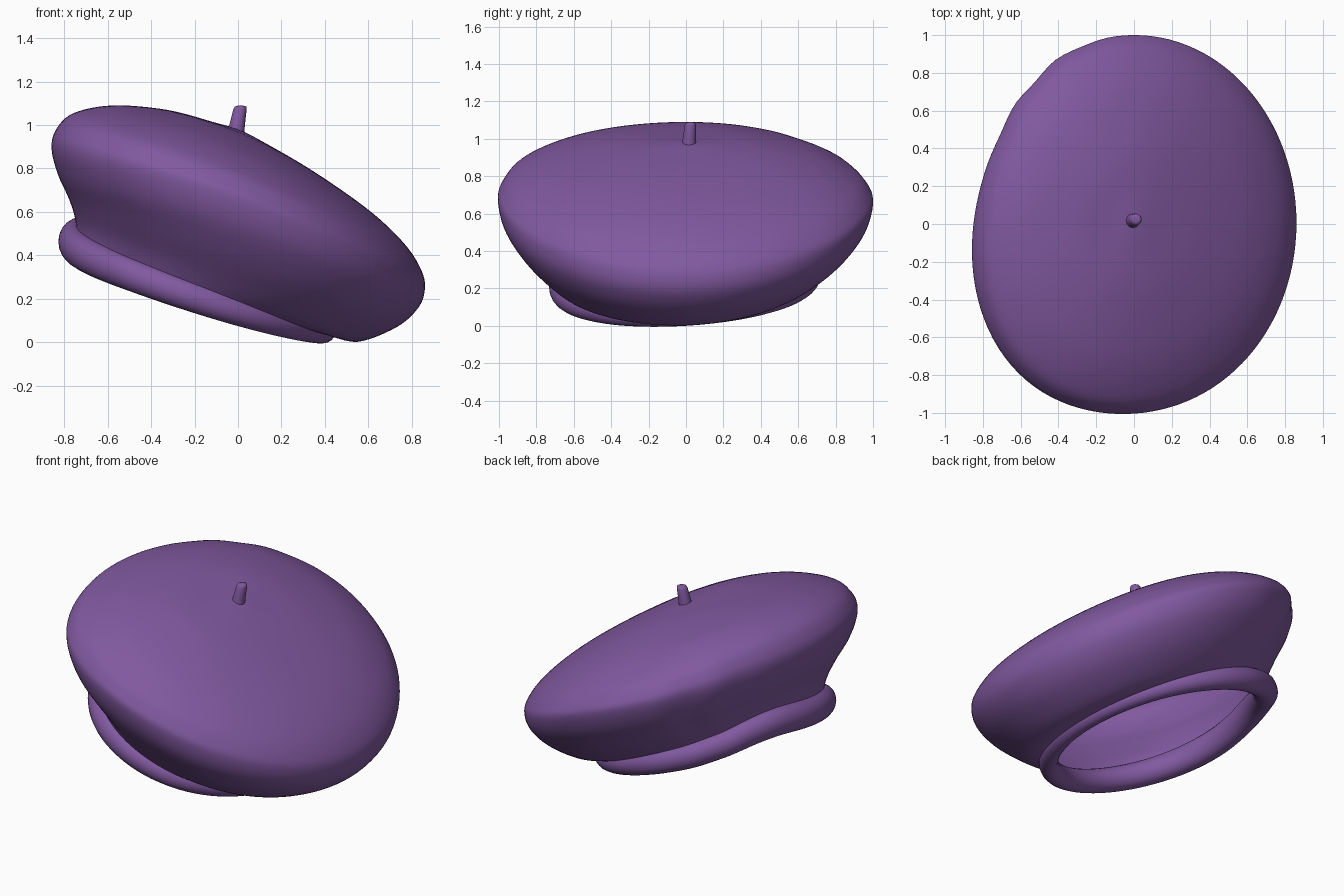
import bpy, bmesh
from math import sin, cos, pi, exp, radians
from mathutils import Vector

if "Cube" in bpy.data.objects:
    bpy.data.objects.remove(bpy.data.objects["Cube"])

SEG = 112
felt = bpy.data.materials.new("purple_felt")
felt.diffuse_color = (0.22, 0.10, 0.35, 1)
felt.use_nodes = True
felt.node_tree.nodes["Principled BSDF"].inputs["Base Color"].default_value = felt.diffuse_color


def gauss(t, centre, width):
    d = (t - radians(centre) + pi) % (2 * pi) - pi
    return exp(-0.5 * (d / radians(width)) ** 2)


def ring_point(k, t, w):
    """Point at angle t on a tilted ring: x+, x-, y+, y-, then z at +x, -x, +y, -y."""
    xp, xn, yp, yn, z0, z2, z1, z3 = k
    c, s = cos(t), sin(t)
    # soft bulge at front left, dent and small wrinkles at back left
    f = 1 + w * (0.07 * gauss(t, 225, 25) - 0.05 * gauss(t, 155, 22)
                 + 0.008 * sin(16 * t) * gauss(t, 130, 16))
    x = (xp + xn) / 2 + (xp - xn) / 2 * c
    y = (yp + yn) / 2 + (yp - yn) / 2 * s
    z = ((z0 + z1 + z2 + z3) / 4 + (z0 - z2) / 2 * c + (z1 - z3) / 2 * s
         + (z0 + z2 - z1 - z3) / 4 * cos(2 * t))
    return Vector((x * f, y * f, z))


def catmull(a, b, c, d, u):
    return 0.5 * (2 * b + (c - a) * u + (2 * a - 5 * b + 4 * c - d) * u * u
                  + (3 * b - a - 3 * c + d) * u ** 3)


def loft(name, rows, cap=None, closed=False):
    """Skin a list of rings; cap is an optional pole joined to the first ring."""
    bm = bmesh.new()
    grid = [[bm.verts.new(p) for p in row] for row in rows]
    pairs = list(zip(grid, grid[1:])) + ([(grid[-1], grid[0])] if closed else [])
    for a, b in pairs:
        n = len(a)
        for i in range(n):
            j = (i + 1) % n
            bm.faces.new((a[i], b[i], b[j], a[j]))
    if cap is not None:
        pole, a = bm.verts.new(cap), grid[0]
        for i in range(len(a)):
            bm.faces.new((pole, a[i], a[(i + 1) % len(a)]))
    bmesh.ops.recalc_face_normals(bm, faces=bm.faces)
    me = bpy.data.meshes.new(name)
    bm.to_mesh(me)
    bm.free()
    me.materials.append(felt)
    me.polygons.foreach_set("use_smooth", [True] * len(me.polygons))
    ob = bpy.data.objects.new(name, me)
    bpy.context.collection.objects.link(ob)
    return ob


# Crown: rings from the stem, over the rim, in to the head opening
KEYS = [
    (.12, -.12, .14, -.14, .920, 1.015, .975, .975),
    (.35, -.33, .40, -.40, .785, 1.07, .95, .95),
    (.60, -.58, .70, -.70, .61, 1.09, .88, .88),
    (.76, -.76, .90, -.90, .46, 1.055, .79, .79),
    (.84, -.84, .98, -.97, .34, .98, .715, .715),
    (.86, -.86, 1.0, -.99, .25, .89, .65, .65),
    (.83, -.83, .96, -.96, .16, .77, .53, .53),
    (.73, -.78, .86, -.87, .07, .66, .41, .40),
    (.55, -.75, .74, -.75, .003, .56, .33, .29),
    (.41, -.75, .65, -.66, .045, .47, .29, .21),
]
WEIGHT = [.1, .3, .7, .9, 1, 1, .9, .7, .5, .4]
angles = [2 * pi * i / SEG for i in range(SEG)]
pole = Vector((0, 0, .98))
cols = []
for t in angles:
    pts = [pole] + [ring_point(k, t, w) for k, w in zip(KEYS, WEIGHT)]
    pts = [ring_point(KEYS[0], t + pi, .1)] + pts + [2 * pts[-1] - pts[-2]]
    line = []
    for i in range(1, len(pts) - 2):
        line += [catmull(*pts[i - 1:i + 3], u / 6) for u in range(6)]
    cols.append(line[1:] + [pts[-2]])
loft("crown", list(zip(*cols)), cap=pole)

# Rolled band around the head opening
BAND = (.40, -.755, .66, -.665, .06, .45, .28, .20)
sections = []
for t in angles:
    c = ring_point(BAND, t, .4) + Vector((0, 0, .04 * gauss(t, 160, 18)))
    r = .063 - .011 * cos(t)
    out = Vector((cos(t), sin(t), 0))
    sections.append([c + r * (out * cos(a) + Vector((0, 0, 1.15 * sin(a))))
                     for a in [2 * pi * k / 20 for k in range(20)]])
loft("rolled_band", sections, closed=True)

# Leaning stem with a rounded tip
PROFILE = [(1.0, .018), (.97, .027), (.88, .031), (.5, .034), (.15, .038), (0, .04)]
base, tip = Vector((-.012, .015, .955)), Vector((.012, .025, 1.088))
stem = [[base.lerp(tip, h) + Vector((r * cos(a), r * sin(a), 0))
         for a in [2 * pi * k / 20 for k in range(20)]] for h, r in PROFILE]
loft("stem", stem, cap=tip + Vector((0, 0, .002)))
